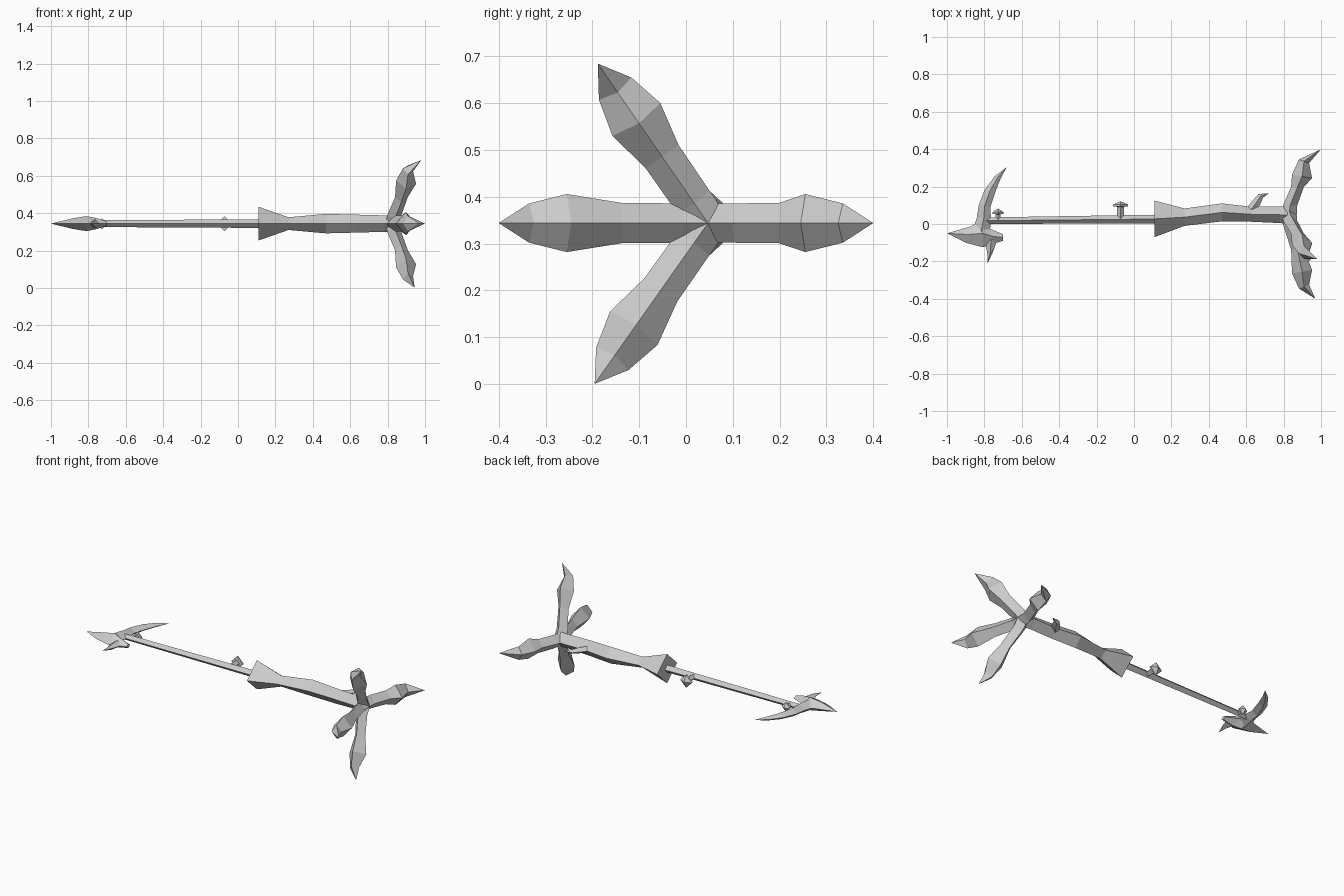
import bpy
import bmesh
from mathutils import Vector

cube = bpy.data.objects.get("Cube")
if cube:
    bpy.data.objects.remove(cube)

grey = bpy.data.materials.new("stone grey")
grey.use_nodes = True
grey.diffuse_color = (0.6, 0.6, 0.6, 1)
grey.node_tree.nodes["Principled BSDF"].inputs["Base Color"].default_value = (0.6, 0.6, 0.6, 1)

MID_Z = 0.344
X, Y, Z = Vector((1, 0, 0)), Vector((0, 1, 0)), Vector((0, 0, 1))


def loft(name, rings):
    """Skin four-sided diamond rings, each (corner, opposite corner, side vector)."""
    verts, faces = [], []
    for a, b, side in rings:
        mid = (a + b) / 2
        verts += [a, mid + side, b, mid - side]
    for i in range(len(rings) - 1):
        for k in range(4):
            n = (k + 1) % 4
            faces.append((4 * i + k, 4 * i + n, 4 * i + 4 + n, 4 * i + 4 + k))
    last = 4 * (len(rings) - 1)
    faces += [(3, 2, 1, 0), tuple(last + k for k in range(4))]
    mesh = bpy.data.meshes.new(name)
    mesh.from_pydata(verts, [], faces)
    obj = bpy.data.objects.new(name, mesh)
    bpy.context.collection.objects.link(obj)
    mesh.materials.append(grey)
    # merge the collapsed tips and face everything outward
    bm = bmesh.new()
    bm.from_mesh(mesh)
    bmesh.ops.remove_doubles(bm, verts=bm.verts, dist=0.0005)
    bmesh.ops.recalc_face_normals(bm, faces=bm.faces)
    bm.to_mesh(mesh)
    bm.free()


def flat(name, rows):
    """Part lying in the level plane: rows of (x1, y1, x2, y2, half height)."""
    loft(name, [(Vector((x1, y1, MID_Z)), Vector((x2, y2, MID_Z)), Z * h)
                for x1, y1, x2, y2, h in rows])


def along_x(name, rows):
    """Bar along x: rows of (x, low y, high y, half height)."""
    flat(name, [(x, lo, x, hi, h) for x, lo, hi, h in rows])


# Shaft and flared handle
along_x("shaft", [(-0.8, 0, 0.035, 0.018), (0.14, 0.004, 0.05, 0.023)])
along_x("handle", [(0.11, -0.07, 0.125, 0.09), (0.27, -0.01, 0.083, 0.034),
                   (0.47, 0.014, 0.11, 0.052), (0.63, 0.012, 0.092, 0.048),
                   (0.78, 0.005, 0.094, 0.044), (0.83, 0.0, 0.094, 0.046)])

# Four claws sharing one profile, fanned around the end of the handle
hub = Vector((0, 0.047, MID_Z))


def claw(name, direction, reach, tip_x):
    d = direction.normalized()
    side = X.cross(d)
    neck = reach - 0.2 - (reach - 0.35) * 0.65
    # rows of outer radius, outer x, inner radius, inner x, half width
    rows = [(0, 0.785, 0, 0.87, 0.042), (0.06, 0.8, 0.05, 0.872, 0.042),
            (neck, 0.84, neck, 0.908, 0.043),
            (reach - 0.135, 0.845, reach - 0.155, 0.952, 0.062),
            (reach - 0.055, 0.882, reach - 0.075, 0.936, 0.042),
            (reach, tip_x, reach, tip_x, 0)]
    loft(name, [(hub + d * r1 + X * x1, hub + d * r2 + X * x2, side * s)
                for r1, x1, r2, x2, s in rows])


claw("back_claw", Y, 0.353, 1.0)
claw("front_claw", -Y, 0.447, 0.97)
claw("upper_claw", Vector((0, -0.235, 0.34)), 0.414, 0.98)
claw("lower_claw", Vector((0, -0.242, -0.343)), 0.42, 0.945)

# Small hooked spur on the handle
flat("spur", [(0.59, 0.07, 0.65, 0.07, 0.02), (0.63, 0.12, 0.675, 0.105, 0.018),
              (0.665, 0.16, 0.69, 0.14, 0.013), (0.72, 0.165, 0.72, 0.165, 0)])

# Beaked head with a swept horn and a small fang
flat("beak", [(-1, -0.05, -1, -0.05, 0), (-0.9, -0.1, -0.87, -0.012, 0.028),
              (-0.81, -0.124, -0.81, 0.025, 0.04), (-0.75, -0.105, -0.77, -0.025, 0.03),
              (-0.7, -0.09, -0.7, -0.055, 0.012)])
flat("horn", [(-0.865, -0.04, -0.77, -0.04, 0.035), (-0.84, 0.035, -0.765, 0.035, 0.03),
              (-0.83, 0.1, -0.768, 0.09, 0.026), (-0.8, 0.18, -0.738, 0.18, 0.02),
              (-0.745, 0.255, -0.712, 0.245, 0.012), (-0.68, 0.305, -0.68, 0.305, 0)])
flat("fang", [(-0.8, -0.09, -0.73, -0.08, 0.022), (-0.785, -0.15, -0.75, -0.14, 0.015),
              (-0.782, -0.21, -0.782, -0.21, 0)])


# Two capped studs along the back of the shaft
def stud(name, x, base, rim, tip, radius):
    w = radius * 0.45
    flat(name, [(x - r, y, x + r, y, r) for y, r in
                ((base, w), (rim - 0.008, w), (rim - 0.006, radius),
                 (rim + 0.003, radius), (tip, 0))])


stud("middle_stud", -0.072, 0.03, 0.1, 0.122, 0.04)
stud("end_stud", -0.727, 0.02, 0.06, 0.083, 0.029)
